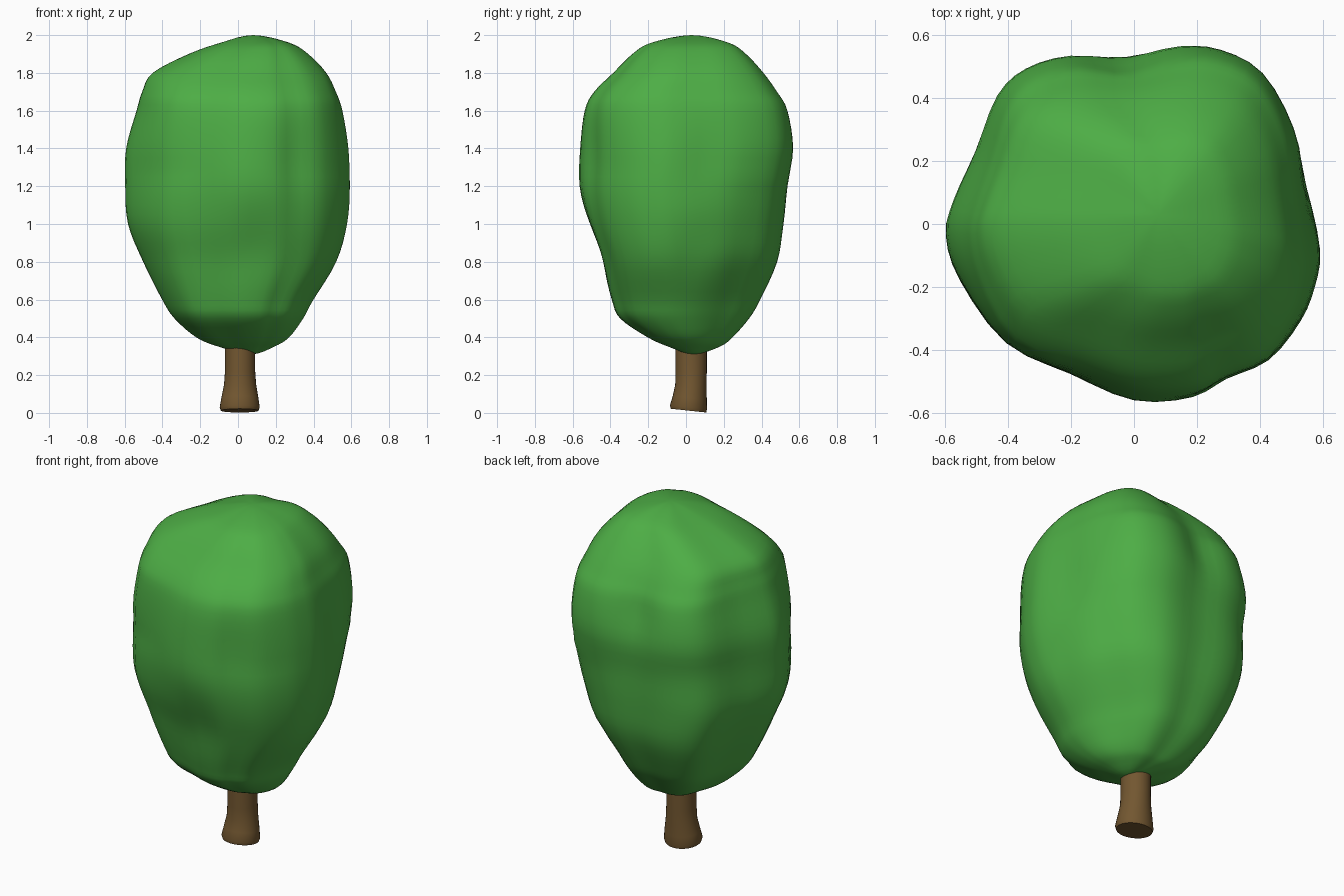
import bpy, bmesh, math

if "Cube" in bpy.data.objects:
    bpy.data.objects.remove(bpy.data.objects["Cube"])


def spline(a, b, c, d, t):
    return [0.5 * (2*q + (r-p)*t + (2*p-5*q+4*r-s)*t*t + (3*q-p-3*r+s)*t**3)
            for p, q, r, s in zip(a, b, c, d)]


def material(name, color):
    m = bpy.data.materials.new(name)
    m.diffuse_color = color
    m.use_nodes = True
    m.node_tree.nodes["Principled BSDF"].inputs["Base Color"].default_value = m.diffuse_color
    return m


def loft(name, rings, mat, tips=None):
    bm = bmesh.new()
    vs = [[bm.verts.new(p) for p in ring] for ring in rings]
    n = len(rings[0])
    for a, b in zip(vs, vs[1:]):
        for i in range(n):
            j = (i + 1) % n
            bm.faces.new((a[i], a[j], b[j], b[i]))
    if tips:
        lo, hi = bm.verts.new(tips[0]), bm.verts.new(tips[1])
        for i in range(n):
            j = (i + 1) % n
            bm.faces.new((lo, vs[0][j], vs[0][i]))
            bm.faces.new((hi, vs[-1][i], vs[-1][j]))
    else:
        bm.faces.new(vs[0][::-1])
        bm.faces.new(vs[-1])
    bmesh.ops.recalc_face_normals(bm, faces=bm.faces)
    me = bpy.data.meshes.new(name)
    bm.to_mesh(me)
    bm.free()
    me.materials.append(mat)
    ob = bpy.data.objects.new(name, me)
    bpy.context.collection.objects.link(ob)
    bpy.context.view_layer.objects.active = ob
    ob.select_set(True)
    bpy.ops.object.shade_smooth_by_angle(angle=math.radians(50))
    ob.select_set(False)
    return ob


# Crown: lumpy plan outline, normalised to its own extents
plan = [(.593, -.07), (.56, .13), (.51, .3), (.41, .47), (.28, .545), (.15, .56),
        (-.02, .535), (-.2, .53), (-.34, .485), (-.43, .4), (-.5, .23), (-.57, .08),
        (-.595, -.03), (-.55, -.17), (-.4, -.37), (-.2, -.47), (0, -.555),
        (.19, -.55), (.3, -.495), (.43, -.43), (.53, -.3), (.575, -.19)]
outline = []
for i in range(len(plan)):
    p = [plan[(i + k) % len(plan)] for k in (-1, 0, 1, 2)]
    for s in range(3):
        x, y = spline(*p, s / 3)
        outline.append((x / .593, y / .556))

# Crown silhouette rows: z, x min, x max, y min, y max
rows = [(.31, .07, .07, .04, .04), (.35, -.1, .19, -.09, .18), (.4, -.22, .27, -.2, .25),
        (.5, -.335, .345, -.345, .34), (.6, -.4, .4, -.39, .4), (.8, -.5, .53, -.45, .49),
        (1, -.58, .58, -.52, .52), (1.2, -.595, .593, -.56, .535),
        (1.4, -.59, .585, -.555, .56), (1.6, -.535, .55, -.53, .525),
        (1.7, -.505, .515, -.48, .47), (1.8, -.45, .465, -.38, .4),
        (1.9, -.26, .37, -.28, .31), (1.96, -.09, .27, -.18, .22), (2, .08, .08, .03, .03)]


def swap(r):
    return (r[0], r[2], r[1], r[4], r[3])


# Shallow hollows: x, y, z, radius, depth
dents = [(.3, -.48, 1.35, .22, .015), (.1, -.5, .9, .2, .025),
         (.55, .1, 1.35, .18, .018), (.5, .03, .85, .18, .025),
         (-.05, .53, 1.55, .16, .025)]

ext = [swap(rows[1])] + rows + [swap(rows[-2])]
rings = []
for i in range(1, len(ext) - 2):
    for s in range(4):
        if i == 1 and s == 0:
            continue
        z, x0, x1, y0, y1 = spline(*ext[i-1:i+3], s / 4)
        # corner fullness of each quadrant below and above the middle
        low = min(1, max(0, (1.25 - z) / .5))
        high = min(1, max(0, (z - 1.3) / .35))
        ring = []
        for u, v in outline:
            k = (.13 if v > 0 else -.02) if u > 0 else (-.05 if v > 0 else -.08)
            h = -.08 if u < 0 and v < 0 else -.05
            f = 1 - (low * k + high * h) * math.sin(2 * math.atan2(v, u)) ** 2
            x = (x0 + x1) / 2 + (x1 - x0) / 2 * u * f
            y = (y0 + y1) / 2 + (y1 - y0) / 2 * v * f
            push = sum(d * math.exp(-2 * ((x-a)**2 + (y-b)**2 + ((z-c)*.7)**2) / r**2)
                       for a, b, c, r, d in dents)
            rad = max(.05, math.hypot(x, y))
            ring.append((x * (1 - push / rad), y * (1 - push / rad), z))
        rings.append(ring)
loft("crown", rings, material("leaf_green", (.075, .42, .06, 1)),
     ((.07, .04, .31), (.08, .03, 2)))

# Trunk: flared base with a slightly slanted foot: z, centre x, centre y, rx, ry
trunk = [(.012, .009, .013, .1, .094), (.03, .009, .013, .106, .098),
         (.08, .01, .02, .098, .09), (.15, .011, .026, .085, .083),
         (.22, .011, .027, .08, .083), (.33, .011, .027, .08, .083), (.5, .01, .027, .08, .08)]
rings = []
for k, (z, cx, cy, rx, ry) in enumerate(trunk):
    ring = []
    for i in range(32):
        a = 2 * math.pi * i / 32
        tilt = .01 * math.sin(a) if k < 3 else 0
        ring.append((cx + rx * math.cos(a), cy + ry * math.sin(a), z - tilt))
    rings.append(ring)
loft("trunk", rings, material("bark_brown", (.17, .095, .03, 1)))
